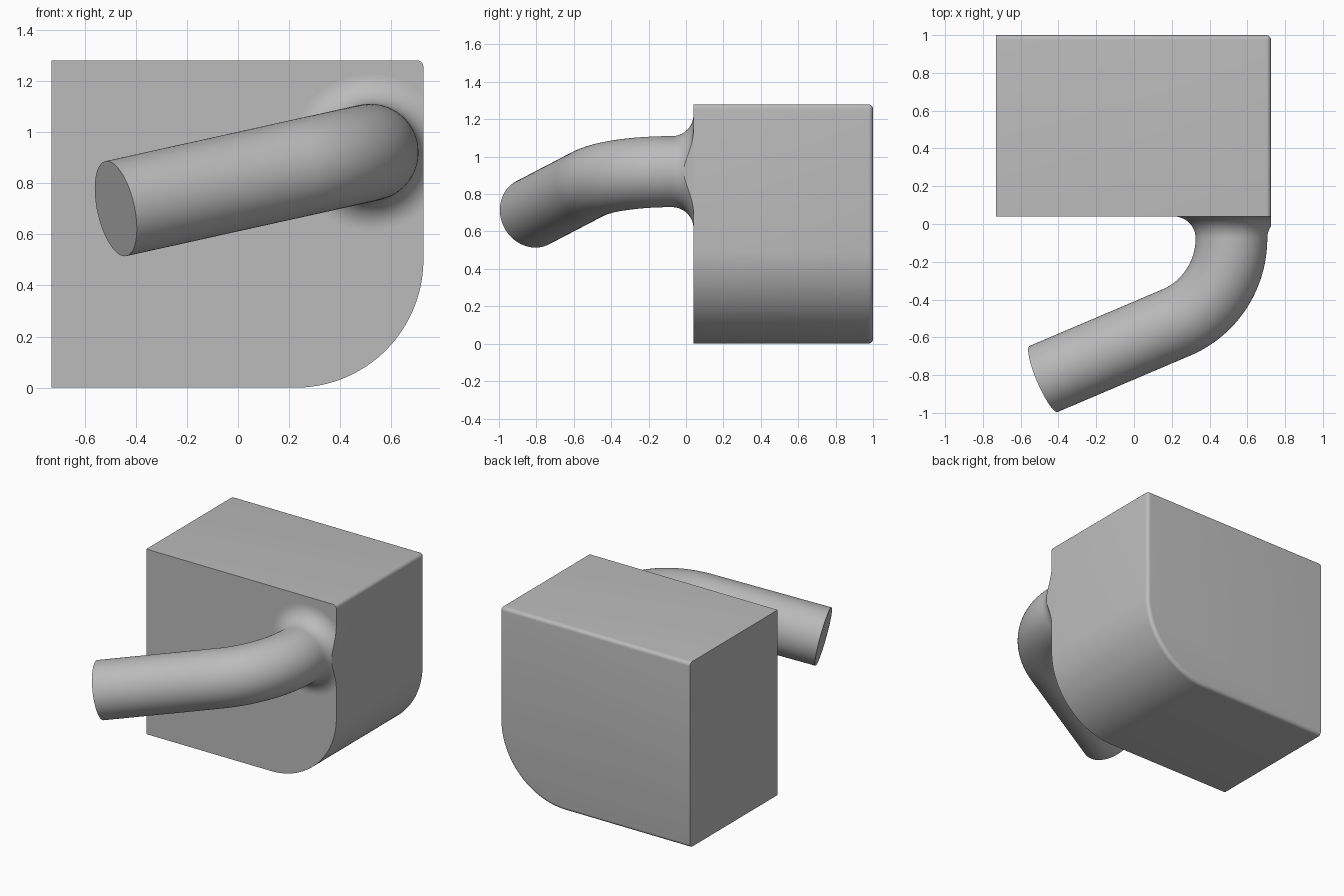
import bpy
import bmesh
from math import sin, cos, pi, radians
from mathutils import Vector

cube = bpy.data.objects.get("Cube")
if cube:
    bpy.data.objects.remove(cube, do_unlink=True)

GREY = (0.5, 0.5, 0.5, 1)
grey = bpy.data.materials.new("plain grey")
grey.use_nodes = True
grey.diffuse_color = GREY
grey.node_tree.nodes["Principled BSDF"].inputs["Base Color"].default_value = GREY

LEFT, RIGHT = -0.73, 0.725
FRONT, BACK = 0.04, 1.0
HEIGHT = 1.28


def finish(name, bm):
    bmesh.ops.recalc_face_normals(bm, faces=bm.faces[:])
    mesh = bpy.data.meshes.new(name)
    bm.to_mesh(mesh)
    bm.free()
    mesh.materials.append(grey)
    obj = bpy.data.objects.new(name, mesh)
    bpy.context.collection.objects.link(obj)
    bpy.ops.object.select_all(action="DESELECT")
    obj.select_set(True)
    bpy.context.view_layer.objects.active = obj
    bpy.ops.object.shade_smooth_by_angle(angle=radians(30))
    return obj


# Block: extruded outline with one large rounded lower corner
corner, steps = 0.5, 40
outline = [(LEFT, HEIGHT), (LEFT, 0)]
for i in range(steps + 1):
    a = pi / 2 * i / steps
    outline.append((RIGHT - corner + corner * sin(a), corner - corner * cos(a)))
outline.append((RIGHT, HEIGHT))

bm = bmesh.new()
face = bm.faces.new([bm.verts.new((x, FRONT, z)) for x, z in outline])
extruded = bmesh.ops.extrude_face_region(bm, geom=[face], use_keep_orig=True)
for v in extruded["geom"]:
    if isinstance(v, bmesh.types.BMVert):
        v.co.y = BACK
bmesh.ops.recalc_face_normals(bm, faces=bm.faces[:])


def is_softened(edge):
    a, b = (v.co for v in edge.verts)
    mid = (a + b) / 2
    back_rim = min(a.y, b.y) > BACK - 0.01 and mid.x > LEFT + 0.01
    top_side = mid.x > RIGHT - 0.01 and mid.z > HEIGHT - 0.01
    return back_rim or top_side


# Small rounding on the back rim and the upper side edge
bmesh.ops.bevel(bm, geom=[e for e in bm.edges if is_softened(e)], offset=0.025,
                offset_type="OFFSET", segments=5, profile=0.5, affect="EDGES")
finish("block", bm)

# Pipe: flared root, bend and straight run swept as rings
radius, flare, bend = 0.19, 0.115, 0.483
turn = radians(67.4)
root = Vector((0.516, FRONT, 0.92))
end = Vector((-0.478, -0.82, 0.70))
forward = Vector((0, -1, 0))
side = Vector((end.x - root.x, 0, end.z - root.z)).normalized()
normal = forward.cross(side)
bend_start = root + forward * flare

rings = []  # centre, direction, radius
for i in range(17):
    a = pi / 2 * i / 16
    rings.append((root + forward * flare * (1 - cos(a)), forward,
                  radius + flare * (1 - sin(a))))
for i in range(1, 33):
    a = turn * i / 32
    centre = bend_start + forward * bend * sin(a) + side * bend * (1 - cos(a))
    rings.append((centre, forward * cos(a) + side * sin(a), radius))
rings.append((end, rings[-1][1], radius))

bm = bmesh.new()
sides = 72
loops = []
for centre, direction, r in rings:
    across = normal.cross(direction)
    loops.append([bm.verts.new(centre + r * (across * cos(2 * pi * k / sides)
                                             + normal * sin(2 * pi * k / sides)))
                  for k in range(sides)])
for lower, upper in zip(loops, loops[1:]):
    for k in range(sides):
        n = (k + 1) % sides
        bm.faces.new((lower[k], lower[n], upper[n], upper[k]))
bm.faces.new(loops[0])
bm.faces.new(loops[-1])

# Trim the flare flush with the side of the block
bmesh.ops.bisect_plane(bm, geom=bm.verts[:] + bm.edges[:] + bm.faces[:],
                       plane_co=(RIGHT, 0, 0), plane_no=(1, 0, 0), clear_outer=True)
bmesh.ops.holes_fill(bm, edges=[e for e in bm.edges if e.is_boundary], sides=0)
finish("pipe", bm)
